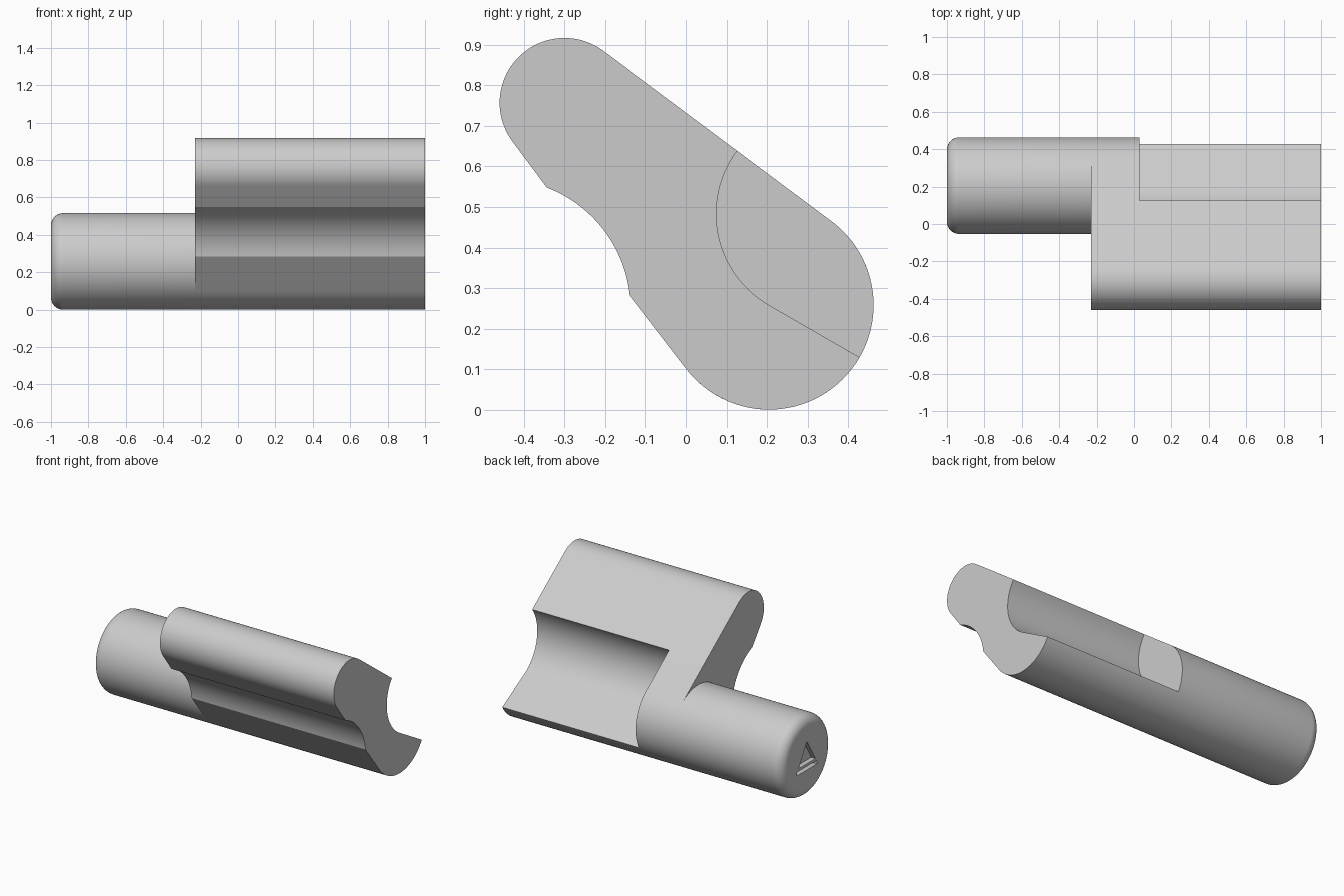
import bpy, bmesh
from math import cos, sin, acos, atan2, radians, pi, hypot

if "Cube" in bpy.data.objects:
    bpy.data.objects.remove(bpy.data.objects["Cube"], do_unlink=True)

grey = bpy.data.materials.new("plain grey")
grey.use_nodes = True
grey.diffuse_color = (0.6, 0.6, 0.6, 1)
grey.node_tree.nodes["Principled BSDF"].inputs["Base Color"].default_value = (0.6, 0.6, 0.6, 1)


def arc(centre, r, start, end, steps):
    """Points (y, z) along a circular arc, both ends included."""
    return [(centre[0] + r * cos(start + (end - start) * i / steps),
             centre[1] + r * sin(start + (end - start) * i / steps))
            for i in range(steps + 1)]


def prism(name, outline, x0, x1, round_end=0):
    """Extrude a (y, z) outline along x; optionally round the x0 rim."""
    bm = bmesh.new()
    face = bm.faces.new([bm.verts.new((x0, y, z)) for y, z in outline])
    rim = list(face.edges)
    ext = bmesh.ops.extrude_face_region(bm, geom=[face], use_keep_orig=True)
    moved = [g for g in ext["geom"] if isinstance(g, bmesh.types.BMVert)]
    bmesh.ops.translate(bm, verts=moved, vec=(x1 - x0, 0, 0))
    if round_end:
        bmesh.ops.bevel(bm, geom=rim, offset=round_end, segments=8,
                        profile=0.5, affect='EDGES')
    bmesh.ops.recalc_face_normals(bm, faces=bm.faces)
    mesh = bpy.data.meshes.new(name)
    bm.to_mesh(mesh)
    bm.free()
    mesh.materials.append(grey)
    obj = bpy.data.objects.new(name, mesh)
    bpy.context.collection.objects.link(obj)
    return obj


def activate(obj):
    bpy.ops.object.select_all(action='DESELECT')
    obj.select_set(True)
    bpy.context.view_layer.objects.active = obj


def cut(obj, cutter):
    """Subtract the cutter and remove it."""
    cutter.hide_render = True
    mod = obj.modifiers.new("cut", 'BOOLEAN')
    mod.operation, mod.solver, mod.object = 'DIFFERENCE', 'EXACT', cutter
    activate(obj)
    bpy.ops.object.modifier_apply(modifier=mod.name)
    bpy.data.objects.remove(cutter, do_unlink=True)


# Centres and radii of the two rounded edges
big, big_r = (0.205, 0.258), 0.258
small, small_r = (-0.3, 0.757), 0.16
dy, dz = big[0] - small[0], big[1] - small[1]
axis = atan2(dz, dy)
spread = acos((small_r - big_r) / hypot(dy, dz))
upper, lower = axis + spread, axis - spread + 2 * pi
step_x = -0.23

# Body: two tangent circles with a concave front channel
outline = arc(small, small_r, upper, lower, 40)
outline += arc((-0.458, 0.249), 0.32, radians(69.1), radians(6.1), 24)
outline += arc(big, big_r, lower, upper + 2 * pi, 56)
body = prism("body", outline, step_x, 1)

# Rear trough: a curved seat running tangentially into a flat floor
floor = radians(-30)
seat = (big[0] - 0.26 * sin(floor), big[1] + 0.26 * cos(floor))
trough = arc(seat, 0.26, radians(240), radians(115), 36)
trough += [(0.3, 1), (0.8, 1),
           (big[0] + 0.6 * cos(floor), big[1] + 0.6 * sin(floor))]
cut(body, prism("trough_cutter", trough, 0.03, 1.1))

# Barrel: continues the thick edge, with a rounded free end
ring = arc(big, big_r, lower, lower + 2 * pi, 96)[:-1]
barrel = prism("barrel", ring, -1, step_x, round_end=0.065)

# Triangular pocket and slot sunk into the free end
triangle = [(0.12, 0.218), (0.29, 0.218), (0.205, 0.36)]
slot = [(0.105, 0.178), (0.305, 0.178), (0.305, 0.2), (0.105, 0.2)]
for name, shape in (("pocket_cutter", triangle), ("slot_cutter", slot)):
    cut(barrel, prism(name, shape, -1.05, -0.97))

# Open the barrel where it meets the body
bm = bmesh.new()
bm.from_mesh(barrel.data)
hidden = [f for f in bm.faces if all(abs(v.co.x - step_x) < 1e-4 for v in f.verts)]
bmesh.ops.delete(bm, geom=hidden, context='FACES_ONLY')
bm.to_mesh(barrel.data)
bm.free()

for obj in (body, barrel):
    activate(obj)
    bpy.ops.object.shade_smooth_by_angle(angle=radians(20))
